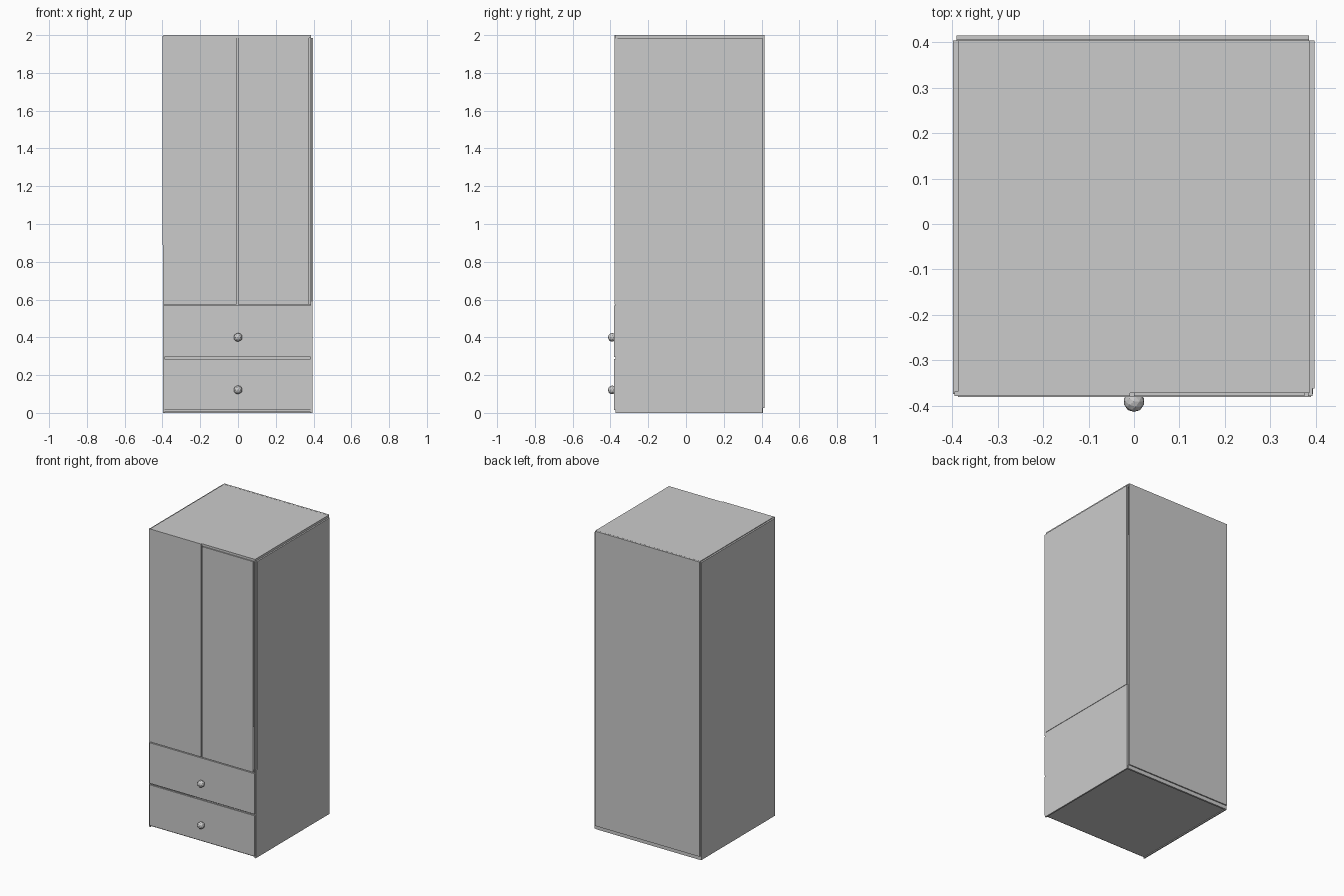
import bpy
import bmesh


def box(name, x, y, z):
    """Box panel from (min, max) ranges."""
    me = bpy.data.meshes.new(name)
    bm = bmesh.new()
    bmesh.ops.create_cube(bm, size=1)
    for v in bm.verts:
        for i, r in enumerate((x, y, z)):
            v.co[i] = r[0] if v.co[i] < 0 else r[1]
    bm.to_mesh(me)
    bm.free()
    ob = bpy.data.objects.new(name, me)
    bpy.context.collection.objects.link(ob)
    return ob


# Carcass: sides, top, bottom, back, shelf between doors and drawers
box("left_side_lower", (-0.397, -0.388), (-0.374, 0.404), (0, 0.89))
box("left_side_upper", (-0.399, -0.388), (-0.374, 0.404), (0.89, 1.995))
box("right_side_lower", (0.384, 0.394), (-0.374, 0.404), (0, 0.59))
box("right_side_upper", (0.386, 0.397), (-0.362, 0.404), (0.59, 1.985))
box("top_panel", (-0.388, 0.387), (-0.372, 0.404), (1.985, 2.0))
box("bottom_panel", (-0.388, 0.384), (-0.368, 0.404), (0.005, 0.018))
box("back_panel", (-0.391, 0.385), (0.405, 0.415), (0.025, 2.0))
box("back_bottom_rail", (-0.391, 0.385), (0.395, 0.407), (0.0, 0.025))
box("middle_shelf", (-0.388, 0.384), (-0.365, 0.404), (0.56, 0.575))
box("drawer_divider", (-0.388, 0.384), (-0.365, 0.404), (0.285, 0.297))
box("centre_divider", (-0.012, 0.006), (-0.365, 0.404), (0.575, 1.985))

# Doors
box("left_door", (-0.395, -0.009), (-0.379, -0.369), (0.573, 2.0))
box("right_door", (0.0, 0.375), (-0.379, -0.369), (0.573, 1.985))
box("right_door_edge", (0.383, 0.393), (-0.379, -0.362), (0.573, 1.985))

# Drawers with round knobs
for i, (z0, z1, knob) in enumerate(((0.014, 0.286, 0.122), (0.296, 0.568, 0.4))):
    box(f"drawer_front_{i + 1}", (-0.388, 0.39), (-0.381, -0.369), (z0, z1))
    bpy.ops.mesh.primitive_ico_sphere_add(subdivisions=2, radius=0.023,
                                          location=(0, -0.391, knob))
    bpy.context.object.name = f"drawer_knob_{i + 1}"
